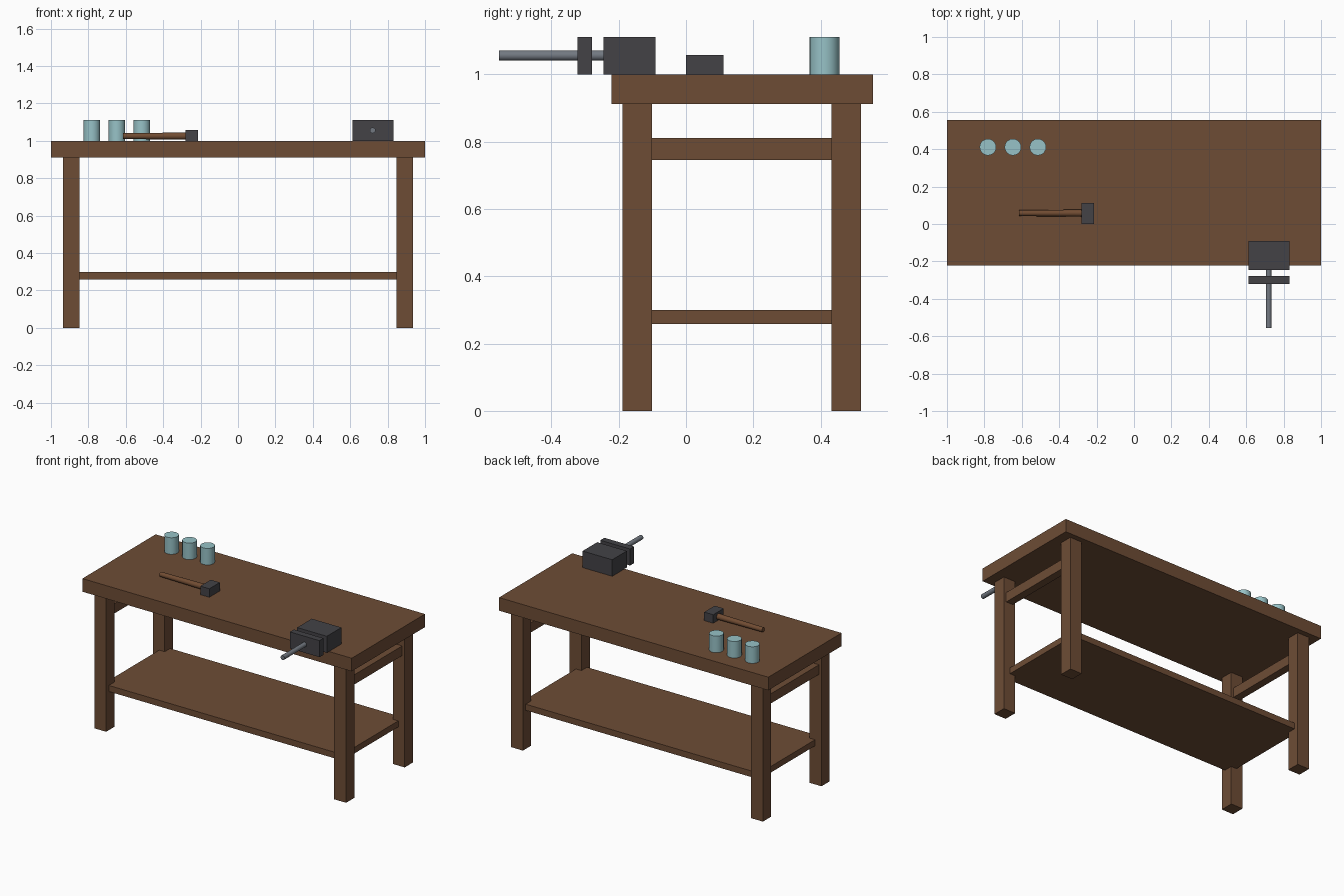
import bpy, math
from mathutils import Vector

if "Cube" in bpy.data.objects:
    bpy.data.objects.remove(bpy.data.objects["Cube"])


def material(name, rgb):
    m = bpy.data.materials.new(name)
    m.diffuse_color = (*rgb, 1)
    m.use_nodes = True
    m.node_tree.nodes["Principled BSDF"].inputs["Base Color"].default_value = m.diffuse_color
    return m


WOOD = material("bench wood", (0.155, 0.073, 0.036))
HANDLE = material("handle wood", (0.165, 0.072, 0.032))
IRON = material("dark iron", (0.056, 0.055, 0.062))
STEEL = material("steel", (0.17, 0.19, 0.22))
GLASS = material("jar blue", (0.31, 0.54, 0.57))


def box(name, lo, hi, mat):
    lo, hi = Vector(lo), Vector(hi)
    bpy.ops.mesh.primitive_cube_add(size=1, location=(lo + hi) / 2)
    ob = bpy.context.object
    ob.name = name
    ob.scale = hi - lo
    ob.data.materials.append(mat)
    return ob


def rod(name, a, b, r1, r2, sides, mat):
    a, b = Vector(a), Vector(b)
    bpy.ops.mesh.primitive_cone_add(vertices=sides, radius1=r1, radius2=r2,
                                    depth=(b - a).length, location=(a + b) / 2)
    ob = bpy.context.object
    ob.name = name
    ob.rotation_euler = (b - a).to_track_quat('Z', 'Y').to_euler()
    ob.data.materials.append(mat)
    bpy.ops.object.shade_smooth_by_angle(angle=math.radians(35))
    return ob


# Bench: top, shelf, legs and side rails
box("bench_top", (-1, -0.222, 0.912), (1, 0.555, 1), WOOD)
box("lower_shelf", (-0.888, -0.16, 0.259), (0.888, 0.49, 0.3), WOOD)
for sx, side in ((-1, "left"), (1, "right")):
    cx = sx * 0.891
    for cy, end in ((-0.145, "front"), (0.476, "back")):
        box(f"{end}_{side}_leg", (cx - 0.044, cy - 0.044, 0), (cx + 0.044, cy + 0.044, 0.912), WOOD)
    box(f"{side}_rail", (cx - 0.026, -0.11, 0.746), (cx + 0.026, 0.44, 0.811), WOOD)

# Vise: fixed body, moving jaw and screw
box("vise_body", (0.611, -0.245, 1), (0.831, -0.09, 1.111), IRON)
box("vise_jaw", (0.611, -0.322, 1), (0.831, -0.279, 1.111), IRON)
rod("vise_screw", (0.72, -0.2, 1.056), (0.72, -0.555, 1.056), 0.0155, 0.0155, 12, STEEL)

# Hammer
box("hammer_head", (-0.28, 0, 1), (-0.213, 0.111, 1.057), IRON)
rod("hammer_handle", (-0.615, 0.058, 1.0255), (-0.26, 0.058, 1.0255), 0.0155, 0.0195, 12, HANDLE)

# Row of jars
for i in range(3):
    x = -0.781 + i * 0.1335
    rod(f"jar_{i + 1}", (x, 0.411, 1), (x, 0.411, 1.111), 0.0445, 0.0445, 20, GLASS)
